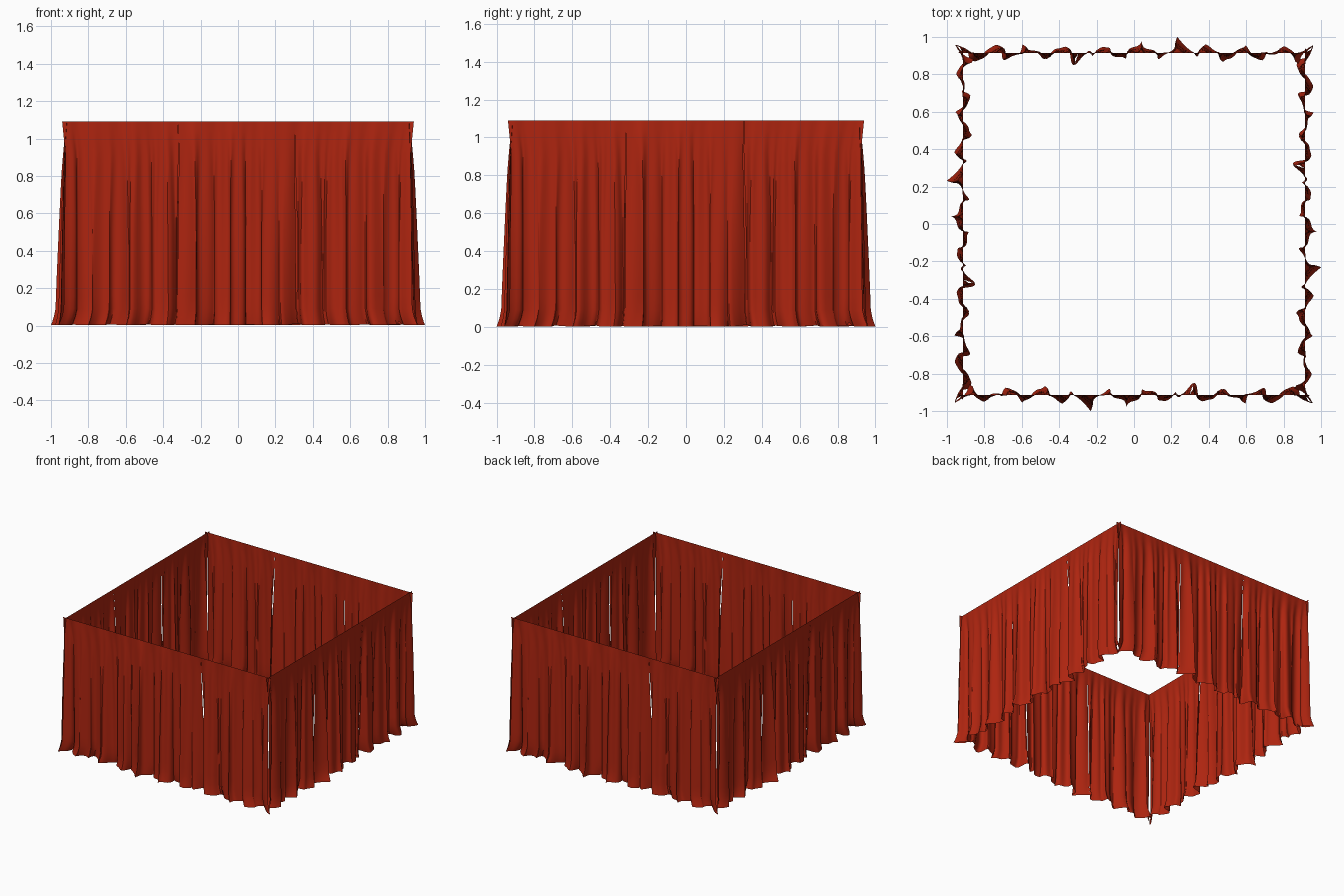
import bpy, bmesh, math

if "Cube" in bpy.data.objects:
    bpy.data.objects.remove(bpy.data.objects["Cube"])

TOP, RIM, HALF = 1.09, 0.915, 0.94

red = bpy.data.materials.new("curtain red")
red.diffuse_color = (0.42, 0.018, 0.005, 1)
red.use_nodes = True
red.node_tree.nodes["Principled BSDF"].inputs["Base Color"].default_value = red.diffuse_color

# Hem folds along one side: (position, outward push at the floor)
FOLDS = [(-.94, .045), (-.88, -.06), (-.81, .045), (-.75, -.01), (-.72, .01),
         (-.67, -.04), (-.59, .045), (-.49, -.05), (-.39, .04), (-.33, -.025),
         (-.24, .08), (-.15, -.035), (-.03, .06), (.06, -.035), (.17, .04),
         (.21, -.025), (.25, .02), (.30, -.07), (.38, .04), (.47, -.04),
         (.58, .04), (.67, -.04), (.74, .04), (.84, -.04), (.94, .04)]


def fold(x):
    """Outward push of the hem: pointed waves through the fold list."""
    for (x0, a), (x1, b) in zip(FOLDS, FOLDS[1:]):
        if x <= x1:
            t = max(0, (x - x0) / (x1 - x0))
            s = 0.5 * t + 0.5 * t * t * (3 - 2 * t)
            return a + (b - a) * s
    return FOLDS[-1][1]


def drape(x, z):
    """Point on the cloth of the front side."""
    h = 1 - z / TOP
    lip = max(0, 1 - z / 0.09) ** 1.5
    grow = 0.72 * h ** 0.7 + 0.28 * lip
    f = fold(x)
    ripple = 0.007 * math.sin(x * 97 + 1.5 * math.sin(x * 13)) * min(1, h * 4)
    sway = 0.014 * math.sin(x * 61 + 2 * math.sin(x * 7)) * min(1, h * 2)
    pull = 1 - 0.022 * min(1, h * 6) + 0.03 * lip
    return (x * pull + sway, -(RIM + f * grow + ripple), z + 0.012 * lip * abs(f) * 10 * (f < 0))


HEIGHTS = [0.002, 0.02, 0.045, 0.09, 0.16, 0.26, 0.38, 0.5, 0.62, 0.74,
           0.84, 0.92, 0.99, 1.04, TOP]


def strip(name, x0, x1, angle):
    """One hanging cloth between x0 and x1, turned to its side."""
    n = 64
    bm = bmesh.new()
    rows = []
    mid = (x0 + x1) / 2
    for z in HEIGHTS:
        narrow = 1 - 0.012 * math.sin(math.pi * z / TOP)
        row = []
        for i in range(n + 1):
            x = x0 + (x1 - x0) * i / n
            row.append(bm.verts.new(drape(mid + (x - mid) * narrow, z)))
        rows.append(row)
    for lo, hi in zip(rows, rows[1:]):
        for i in range(n):
            bm.faces.new((lo[i], lo[i + 1], hi[i + 1], hi[i]))
    me = bpy.data.meshes.new(name)
    bm.to_mesh(me)
    bm.free()
    me.materials.append(red)
    ob = bpy.data.objects.new(name, me)
    bpy.context.collection.objects.link(ob)
    ob.rotation_euler.z = angle
    bpy.ops.object.select_all(action='DESELECT')
    ob.select_set(True)
    bpy.context.view_layer.objects.active = ob
    bpy.ops.object.shade_smooth_by_angle(angle=math.radians(40))


# Three cloths on each of the four sides
for k, side in enumerate(("front", "right", "back", "left")):
    for part, a, b in (("left", -HALF, -.32), ("middle", -.32, .305), ("right", .305, HALF)):
        strip(f"{side}_curtain_{part}", a, b, k * math.pi / 2)
